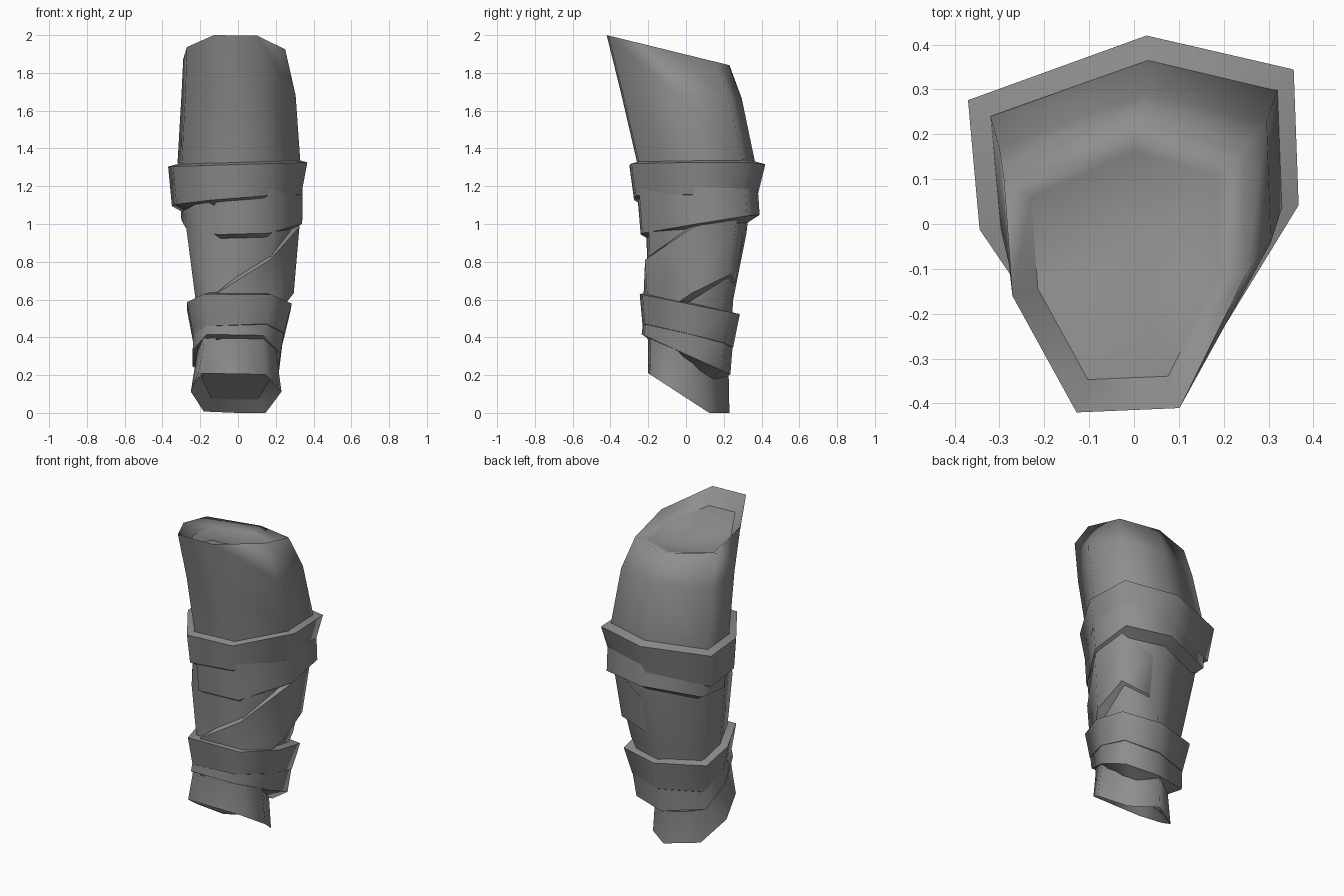
import bpy, bmesh

if "Cube" in bpy.data.objects:
    bpy.data.objects.remove(bpy.data.objects["Cube"])

grey = bpy.data.materials.new("cloth_grey")
grey.diffuse_color = (0.27, 0.27, 0.27, 1)
grey.use_nodes = True
grey.node_tree.nodes["Principled BSDF"].inputs["Base Color"].default_value = grey.diffuse_color

# Seven-sided cross-sections, normalised to a -1..1 box (front is -y)
UPPER = [(-1, .6), (.08, 1), (.97, .79), (1, -.05), (.45, -.97), (-.4, -1), (-.93, -.2)]
ANKLE = [(-1, .6), (.08, 1), (.97, .79), (1, -.05), (.6, -.95), (-.68, -1), (-1, -.2)]
FOOT = [(-.72, .45), (0, 1), (.6, .5), (.94, -.3), (.6, -.95), (-.84, -1), (-1, -.3)]
DIAGONAL = [(-.9, .2), (.2, .9), (.97, .79), (1, -.05), (.42, -.97), (-.75, -1), (-1, -.4)]


def ring(sec, x0, x1, y0, y1, z, sx=0.0, sy=0.0):
    """Section fitted to a box, lying on the plane z + sx*x + sy*y."""
    pts = []
    for u, v in sec:
        x = (x0 + x1) / 2 + u * (x1 - x0) / 2
        y = (y0 + y1) / 2 + v * (y1 - y0) / 2
        pts.append((x, y, max(0, z + sx * x + sy * y)))
    return pts


def shrink(pts, k, dz=0.0):
    """Ring scaled toward its own centre and shifted vertically."""
    cx = sum(p[0] for p in pts) / len(pts)
    cy = sum(p[1] for p in pts) / len(pts)
    return [(cx + (x - cx) * k, cy + (y - cy) * k, z + dz) for x, y, z in pts]


def loft(name, rings, sharp, closed=False):
    """Skin rings together, smooth except for ring edges where sharp(ring, y) holds."""
    bm = bmesh.new()
    loops = [[bm.verts.new(p) for p in r] for r in rings]
    n = len(rings[0])
    pairs = list(zip(loops, loops[1:]))
    if closed:
        pairs.append((loops[-1], loops[0]))
    for a, b in pairs:
        for i in range(n):
            j = (i + 1) % n
            bm.faces.new((a[i], a[j], b[j], b[i]))
    if not closed:
        bm.faces.new(loops[0])
        bm.faces.new(loops[-1])
    bmesh.ops.recalc_face_normals(bm, faces=bm.faces)
    for f in bm.faces:
        f.smooth = True
    for r, loop in enumerate(loops):
        for i in range(n):
            a, b = loop[i], loop[(i + 1) % n]
            if sharp(r, (a.co.y + b.co.y) / 2):
                bm.edges.get((a, b)).smooth = False
    me = bpy.data.meshes.new(name)
    bm.to_mesh(me)
    bm.free()
    me.materials.append(grey)
    ob = bpy.data.objects.new(name, me)
    bpy.context.collection.objects.link(ob)
    return ob


def wrap(name, sec, top, bottom, k=0.8, lip=0.01, under=0.04):
    """Cloth band with a thin upper ledge and a slanted underside."""
    t, b = ring(sec, *top), ring(sec, *bottom)
    return loft(name, [shrink(t, k, lip), t, b, shrink(b, k, -under)],
                lambda r, y: True, closed=True)


# Limb: slanted recessed sole, tapering shaft, slanted top with a raised front lip
sole = ring(FOOT, -.25, .245, -.2, .23, .08, 0, -.65)
rim = ring(UPPER, -.29, .25, -.42, .23, 1.897, 0, -.245)
dish = [(x, y, z - .09 * min(1, max(0, .5 - 2 * y))) for x, y, z in shrink(rim, .78)]
limb = [shrink(sole, .75, .07), sole,
        ring(FOOT, -.215, .215, -.2, .225, .31, 0, -.3),
        ring(ANKLE, -.225, .25, -.2, .25, .6),
        ring(ANKLE, -.27, .3, -.21, .32, .95),
        ring(UPPER, -.32, .33, -.26, .365, 1.33),
        ring(UPPER, -.3, .305, -.345, .295, 1.68, 0, -.05),
        rim, dish, shrink(dish, .4, -.01)]
loft("limb", limb, lambda r, y: r < 2 or (7 <= r < 9 and y < 0))

# Upper wraps below the knee: the outer one merges into the lower on the right
wrap("upper_wrap", UPPER, (-.37, .367, -.3, .42, 1.315, .03, 0),
     (-.35, .335, -.275, .372, 1.13, .08, -.03), lip=.02)
wrap("upper_under_wrap", UPPER, (-.31, .342, -.26, .378, 1.2, .05, .05),
     (-.3, .34, -.24, .39, .985, .02, .16))

# Diagonal wrap climbing to the right and back, sunk into the limb on the left
wrap("diagonal_wrap", DIAGONAL, (-.21, .325, -.225, .33, .77, .62, .3),
     (-.18, .295, -.205, .285, .53, .3, .5), lip=.03)

# Ankle wraps
wrap("ankle_wrap", ANKLE, (-.27, .285, -.245, .285, .58, 0, -.2),
     (-.235, .245, -.23, .25, .41, .05, -.25))
wrap("ankle_under_wrap", ANKLE, (-.235, .245, -.225, .25, .44, -.05, -.2),
     (-.24, .225, -.235, .235, .31, 0, -.45), k=.7)
